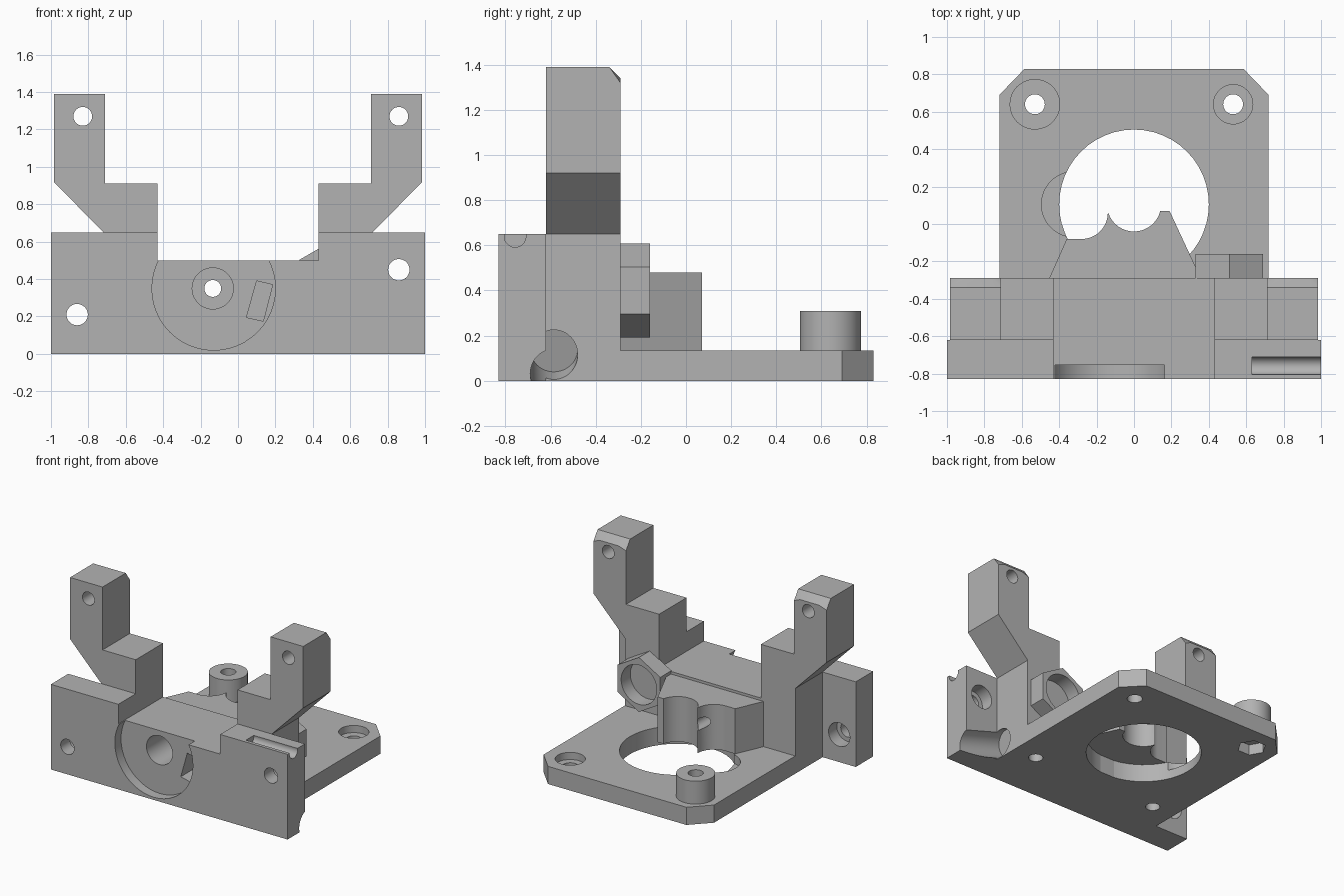
import bpy, bmesh
from math import sin, cos, pi, radians
from mathutils import Vector

scene_cube = bpy.data.objects.get("Cube")
if scene_cube:
    bpy.data.objects.remove(scene_cube, do_unlink=True)

grey = bpy.data.materials.new("plain grey")
grey.use_nodes = True
grey.diffuse_color = (0.45, 0.45, 0.45, 1)
bsdf = next(n for n in grey.node_tree.nodes if n.type == 'BSDF_PRINCIPLED')
bsdf.inputs["Base Color"].default_value = grey.diffuse_color


def arc(cx, cy, r, start, end, n=16):
    """Points along an arc, angles in degrees."""
    angles = [radians(start + (end - start) * i / n) for i in range(n + 1)]
    return [(cx + r * cos(a), cy + r * sin(a)) for a in angles]


def prism(name, outline, axis, lo, hi):
    """Extrude a closed outline along y (outline in x, z) or z (outline in x, y)."""
    place = {'y': lambda a, b, d: (a, d, b), 'z': lambda a, b, d: (a, b, d)}[axis]
    bm = bmesh.new()
    low = [bm.verts.new(place(a, b, lo)) for a, b in outline]
    high = [bm.verts.new(place(a, b, hi)) for a, b in outline]
    bm.faces.new(low)
    bm.faces.new(high)
    n = len(outline)
    for i in range(n):
        j = (i + 1) % n
        bm.faces.new((low[i], low[j], high[j], high[i]))
    bmesh.ops.recalc_face_normals(bm, faces=bm.faces)
    mesh = bpy.data.meshes.new(name)
    bm.to_mesh(mesh)
    bm.free()
    mesh.materials.append(grey)
    ob = bpy.data.objects.new(name, mesh)
    bpy.context.collection.objects.link(ob)
    return ob


def rod(name, start, end, r, sides=48):
    """Cylinder between two points."""
    start, end = Vector(start), Vector(end)
    line = end - start
    ob = prism(name, arc(0, 0, r, 0, 360, sides)[:-1], 'z', 0, line.length)
    rotation = line.to_track_quat('Z', 'Y').to_matrix().to_4x4()
    ob.data.transform(rotation)
    ob.data.transform(rotation.Translation(start))
    return ob


def y_hole(x, z, r, y0, y1):
    return rod("cutter", (x, y0, z), (x, y1, z), r)


def z_hole(x, y, r, z0, z1):
    return rod("cutter", (x, y, z0), (x, y, z1), r)


def cut(ob, cutters):
    """Subtract each cutter, then discard it."""
    bpy.context.view_layer.objects.active = ob
    for cutter in cutters:
        mod = ob.modifiers.new("cut", 'BOOLEAN')
        mod.operation = 'DIFFERENCE'
        mod.solver = 'EXACT'
        mod.object = cutter
        bpy.ops.object.modifier_apply(modifier=mod.name)
        bpy.data.objects.remove(cutter, do_unlink=True)


def mirrored(half):
    return half + [(-x, z) for x, z in reversed(half)]


def shaft_bores():
    return [y_hole(-.135, .35, .11, -.9, -.5), y_hole(-.135, .35, .045, -.9, .3)]


def side_port():
    return rod("cutter", (1.1, -.585, 0), (.64, -.585, .14), .105)


def key_slot():
    return prism("cutter", [(.1, .39), (.185, .37), (.135, .175), (.045, .195)],
                 'y', -.9, -.52)


# Wide front plate with the round recess, screw holes and rod groove
front_plate = prism("front_plate", mirrored([(1, 0), (1, .65), (.43, .65), (.43, .5)]),
                    'y', -.83, -.62)
cut(front_plate, [y_hole(-.13, .35, .33, -.9, -.755), *shaft_bores(), key_slot(), side_port(),
                  rod("cutter", (.63, -.757, .64), (1.1, -.757, .64), .048)])
for x, z in ((-.86, .21), (.86, .45)):
    cut(front_plate, [y_hole(x, z, .057, -.9, -.5), y_hole(x, z, .09, -.72, -.5)])

# Carrier block with stepped shoulders and two upright arms
carrier = prism("carrier_with_arms",
                mirrored([(.72, 0), (.72, .65), (.985, .92), (.985, 1.39), (.71, 1.39),
                          (.71, .91), (.43, .91), (.43, .5)]), 'y', -.62, -.29)
cut(carrier, [*shaft_bores(), key_slot(), side_port()])
for x in (-.83, .86):
    cut(carrier, [y_hole(x, 1.27, .05, -.9, 0)])
for x in (-.53, .53):
    cut(carrier, [z_hole(x, -.43, .05, -.1, .1)])
# Bevelled back edge on top of the arms
bm = bmesh.new()
bm.from_mesh(carrier.data)
edges = [e for e in bm.edges
         if all(v.co.z > 1.38 and v.co.y > -.3 for v in e.verts)]
bmesh.ops.bevel(bm, geom=edges, offset=.05, segments=1, affect='EDGES')
bm.to_mesh(carrier.data)
bm.free()

# Base plate with clipped corners, large opening and corner holes
base_plate = prism("base_plate", mirrored([(.72, -.29), (.72, .69), (.585, .83)]),
                   'z', 0, .135)
cut(base_plate, [z_hole(0, .105, .4, -.1, .3), z_hole(-.32, .105, .175, .07, .3),
                 z_hole(.53, .64, .105, .08, .3), z_hole(.53, .64, .053, -.1, .3),
                 z_hole(-.53, .64, .053, -.1, .3),
                 rod("cutter", (-.53, .64, -.1), (-.53, .64, .08), .1, 6)])

# Raised collar on one corner of the base
collar = z_hole(-.53, .64, .135, .135, .31)
collar.name = "corner_collar"
cut(collar, [z_hole(-.53, .64, .053, 0, .5)])

# Shaft support block with scalloped back
outline = [(-.455, -.295), (-.36, -.08)]
outline += arc(-.28, .06, .14, -90, 0)
outline += arc(0, .105, .145, 198, 346)
outline += [(.19, .07), (.36, -.295)]
support = prism("shaft_support", outline, 'z', .135, .48)
cut(support, shaft_bores())

# Hexagonal sensor ring on the back wall
ring = prism("hexagonal_ring", arc(.51, .4, .208, 30, 390, 6)[:-1], 'y', -.295, -.16)
cut(ring, [y_hole(.51, .4, .15, -.27, 0)])

# Smooth the round walls and keep the edges crisp
for ob in bpy.context.view_layer.objects:
    ob.select_set(False)
for ob in (front_plate, carrier, base_plate, collar, support, ring):
    ob.select_set(True)
    bpy.context.view_layer.objects.active = ob
bpy.ops.object.shade_smooth_by_angle(angle=radians(30))
